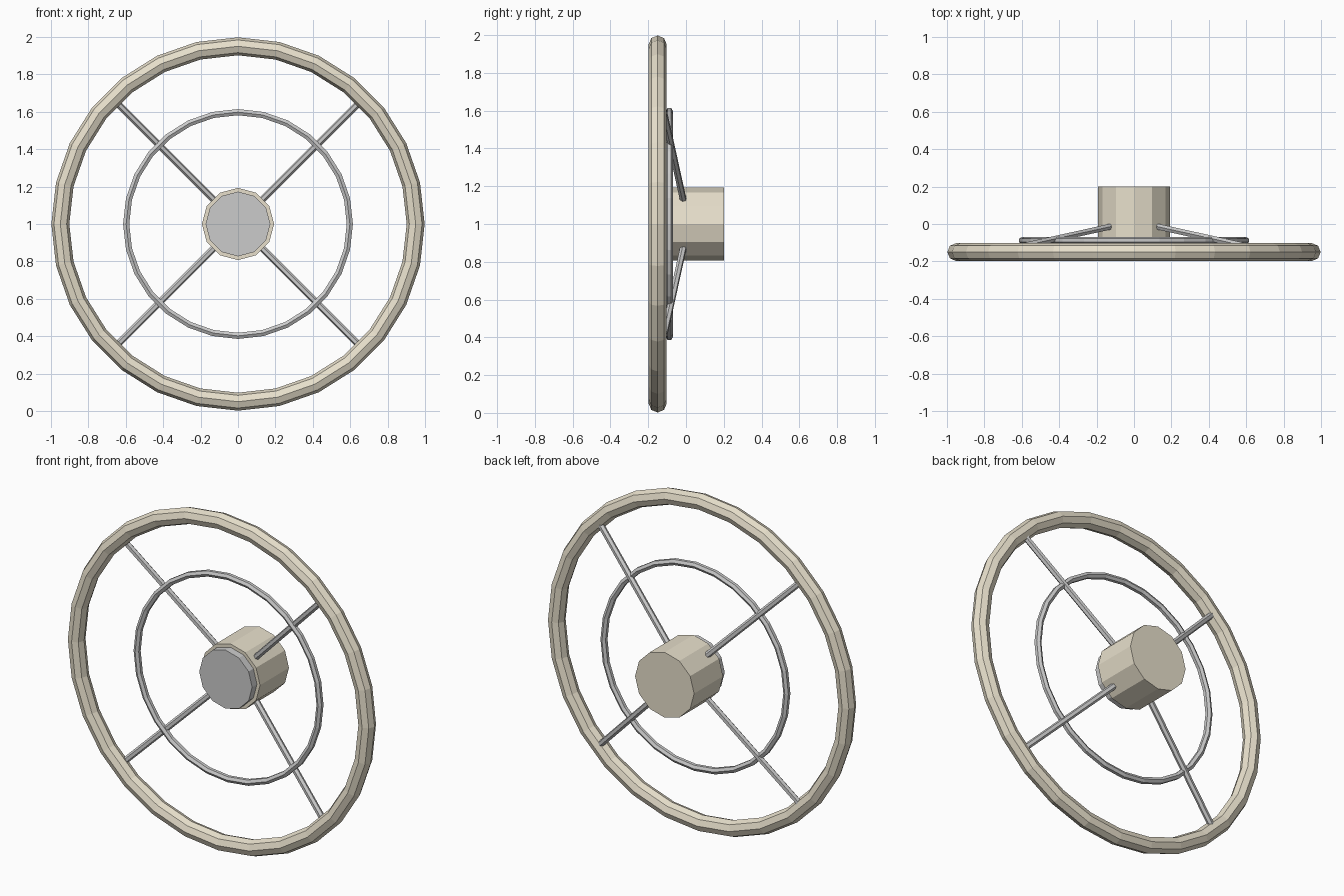
import bpy, bmesh
from math import cos, sin, pi, sqrt
from mathutils import Vector

if "Cube" in bpy.data.objects:
    bpy.data.objects.remove(bpy.data.objects["Cube"])

CENTRE_Z = 1.0

tan = bpy.data.materials.new("tan")
tan.diffuse_color = (0.80, 0.74, 0.60, 1)
tan.use_nodes = True
tan.node_tree.nodes["Principled BSDF"].inputs["Base Color"].default_value = tan.diffuse_color


def ring(name, major, minor, y, sides, phase=0.0, segments=28, material=None):
    """Faceted hoop around the y axis, with a polygonal cross-section."""
    bm = bmesh.new()
    grid = []
    for i in range(segments):
        a = 2 * pi * i / segments
        loop = []
        for j in range(sides):
            b = 2 * pi * j / sides + phase
            r = major + minor * cos(b)
            loop.append(bm.verts.new((r * cos(a), y + minor * sin(b), CENTRE_Z + r * sin(a))))
        grid.append(loop)
    for i in range(segments):
        p, q = grid[i], grid[(i + 1) % segments]
        for j in range(sides):
            k = (j + 1) % sides
            bm.faces.new((p[j], p[k], q[k], q[j]))
    bmesh.ops.recalc_face_normals(bm, faces=bm.faces)
    mesh = bpy.data.meshes.new(name)
    bm.to_mesh(mesh)
    bm.free()
    obj = bpy.data.objects.new(name, mesh)
    bpy.context.collection.objects.link(obj)
    if material:
        mesh.materials.append(material)
    return obj


def rod(name, start, end, radius, sides, material=None):
    """Flat-shaded cylinder between two points."""
    a, b = Vector(start), Vector(end)
    bpy.ops.mesh.primitive_cylinder_add(vertices=sides, radius=radius,
                                        depth=(b - a).length, location=(a + b) / 2)
    obj = bpy.context.object
    obj.name = name
    obj.rotation_euler = (b - a).to_track_quat('Z', 'Y').to_euler()
    if material:
        obj.data.materials.append(material)
    return obj


# Outer rim and thin inner hoop
ring("outer_rim", 0.95, 0.048, -0.15, 8, material=tan)
ring("inner_hoop", 0.598, 0.019, -0.088, 6, phase=pi / 6)

# Hub and its front cap
rod("hub", (0, 0.2, CENTRE_Z), (0, -0.07, CENTRE_Z), 0.193, 12, tan)
rod("hub_cap", (0, -0.05, CENTRE_Z), (0, -0.115, CENTRE_Z), 0.173, 12)

# Four diagonal spokes leaning forward from hub to rim
for sx, sz, place in ((1, 1, "upper_right"), (-1, 1, "upper_left"),
                      (1, -1, "lower_right"), (-1, -1, "lower_left")):
    inner, outer = 0.165 / sqrt(2), 0.92 / sqrt(2)
    rod("spoke_" + place,
        (sx * inner, -0.012, CENTRE_Z + sz * inner),
        (sx * outer, -0.13, CENTRE_Z + sz * outer), 0.018, 6)
